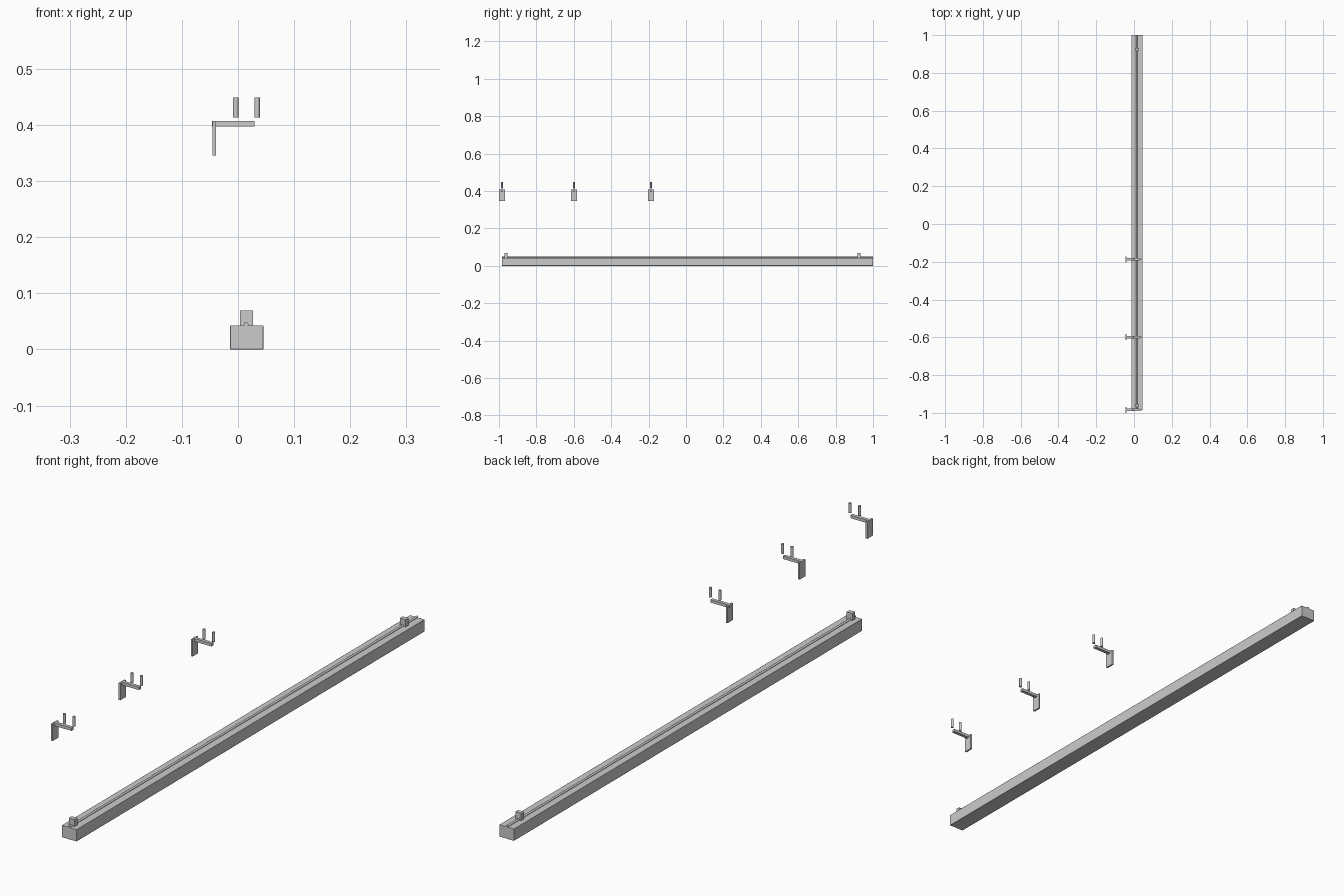
import bpy
from math import pi

if "Cube" in bpy.data.objects:
    bpy.data.objects.remove(bpy.data.objects["Cube"])


def finish(o, name, bevel=0.0):
    o.name = name
    bpy.ops.object.transform_apply(location=False, rotation=True, scale=True)
    if bevel:
        m = o.modifiers.new("edge", 'BEVEL')
        m.width = bevel
        m.segments = 2
    bpy.ops.object.shade_smooth_by_angle()
    return o


def box(name, x, y, z, bevel=0.0):
    # x, y and z are (low, high) extents
    mid = [(a + b) / 2 for a, b in (x, y, z)]
    bpy.ops.mesh.primitive_cube_add(size=1, location=mid)
    o = bpy.context.object
    o.scale = [b - a for a, b in (x, y, z)]
    return finish(o, name, bevel)


def rod(name, loc, radius, length, rot=(0, 0, 0)):
    bpy.ops.mesh.primitive_cylinder_add(vertices=16, radius=radius, depth=length,
                                        location=loc, rotation=rot)
    return finish(bpy.context.object, name)


# Long base beam with a thin rod along its top
box("beam", (-0.014, 0.045), (-0.984, 1.0), (0, 0.043), 0.001)
rod("top_rod", (0.0145, 0.008, 0.0445), 0.004, 1.984, (pi / 2, 0, 0))

# Blocks clamping the rod near both ends
for i, y in enumerate((-0.962, 0.925)):
    box(f"rod_block_{i}", (0.004, 0.027), (y - 0.008, y + 0.008), (0.043, 0.069))

# Floating brackets: back plate, arm and two upright pins
for i, y in enumerate((-0.984, -0.599, -0.187)):
    box(f"bracket_plate_{i}", (-0.0455, -0.039), (y - 0.016, y + 0.016), (0.346, 0.407))
    box(f"bracket_arm_{i}", (-0.046, 0.029), (y - 0.006, y + 0.006), (0.397, 0.4075))
    for j, x in enumerate((-0.004, 0.034)):
        rod(f"bracket_pin_{i}_{j}", (x, y, 0.431), 0.005, 0.035)
